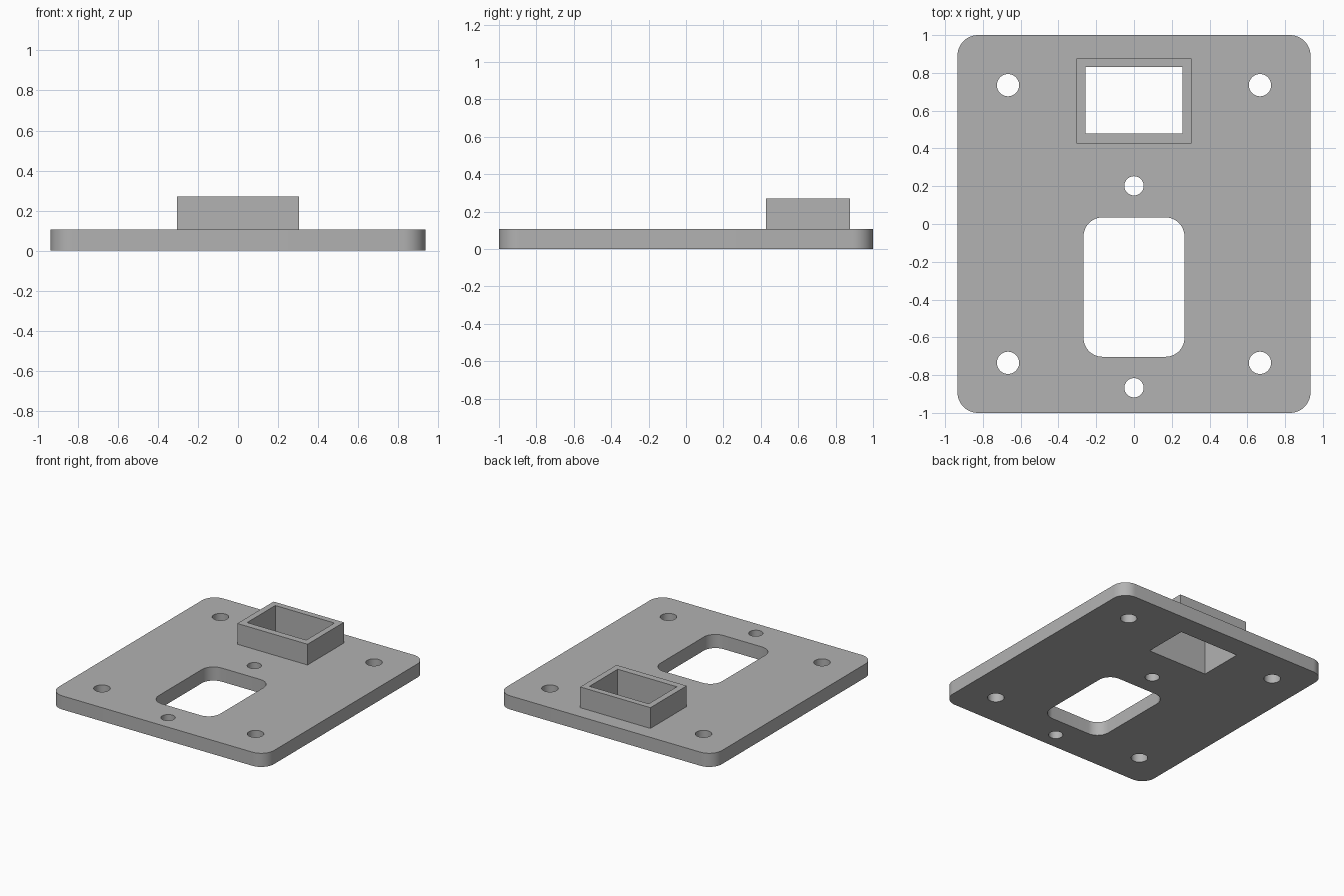
import bpy, bmesh
from math import cos, sin, pi, radians

PLATE_TOP = 0.107
COLLAR_TOP = 0.27

cube = bpy.data.objects.get("Cube")
if cube:
    bpy.data.objects.remove(cube, do_unlink=True)

GREY = (0.445, 0.445, 0.445, 1)
grey = bpy.data.materials.new("plain grey")
grey.use_nodes = True
grey.diffuse_color = GREY
grey.node_tree.nodes["Principled BSDF"].inputs["Base Color"].default_value = GREY


def circle(x, y, radius, steps=48):
    return [(x + radius * cos(2 * pi * i / steps), y + radius * sin(2 * pi * i / steps))
            for i in range(steps)]


def rectangle(x0, x1, y0, y1, radius=0, steps=12):
    """Outline of a rectangle, with rounded corners if a radius is given."""
    if not radius:
        return [(x0, y0), (x1, y0), (x1, y1), (x0, y1)]
    centres = [(x1 - radius, y1 - radius), (x0 + radius, y1 - radius),
               (x0 + radius, y0 + radius), (x1 - radius, y0 + radius)]
    return [(cx + radius * cos(pi / 2 * (q + i / steps)),
             cy + radius * sin(pi / 2 * (q + i / steps)))
            for q, (cx, cy) in enumerate(centres) for i in range(steps + 1)]


def extruded(name, outlines, bottom, top):
    """Solid from an outer outline and its holes."""
    bm = bmesh.new()
    edges = []
    for outline in outlines:
        verts = [bm.verts.new((x, y, bottom)) for x, y in outline]
        edges += [bm.edges.new((a, b)) for a, b in zip(verts, verts[1:] + verts[:1])]
    bmesh.ops.triangle_fill(bm, edges=edges, use_beauty=True, normal=(0, 0, 1))
    result = bmesh.ops.extrude_face_region(bm, geom=bm.faces[:], use_keep_orig=True)
    moved = [g for g in result["geom"] if isinstance(g, bmesh.types.BMVert)]
    bmesh.ops.translate(bm, verts=moved, vec=(0, 0, top - bottom))
    bmesh.ops.recalc_face_normals(bm, faces=bm.faces[:])
    mesh = bpy.data.meshes.new(name)
    bm.to_mesh(mesh)
    bm.free()
    mesh.materials.append(grey)
    obj = bpy.data.objects.new(name, mesh)
    bpy.context.collection.objects.link(obj)
    bpy.ops.object.select_all(action='DESELECT')
    obj.select_set(True)
    bpy.context.view_layer.objects.active = obj
    bpy.ops.object.shade_smooth_by_angle(angle=radians(30))
    return obj


# Openings through the plate
socket = rectangle(-0.257, 0.257, 0.48, 0.83)
window = rectangle(-0.267, 0.267, -0.703, 0.035, 0.1)
corner_holes = [circle(sx * 0.667, sy * 0.735, 0.059) for sx in (-1, 1) for sy in (-1, 1)]
middle_holes = [circle(0, y, 0.051) for y in (0.202, -0.867)]

# Base plate with rounded corners
plate = rectangle(-0.935, 0.935, -1, 1, 0.11)
extruded("base_plate", [plate, socket, window] + corner_holes + middle_holes, 0, PLATE_TOP)

# Raised collar around the socket
collar = rectangle(-0.305, 0.305, 0.427, 0.877)
extruded("socket_collar", [collar, socket], PLATE_TOP, COLLAR_TOP)
